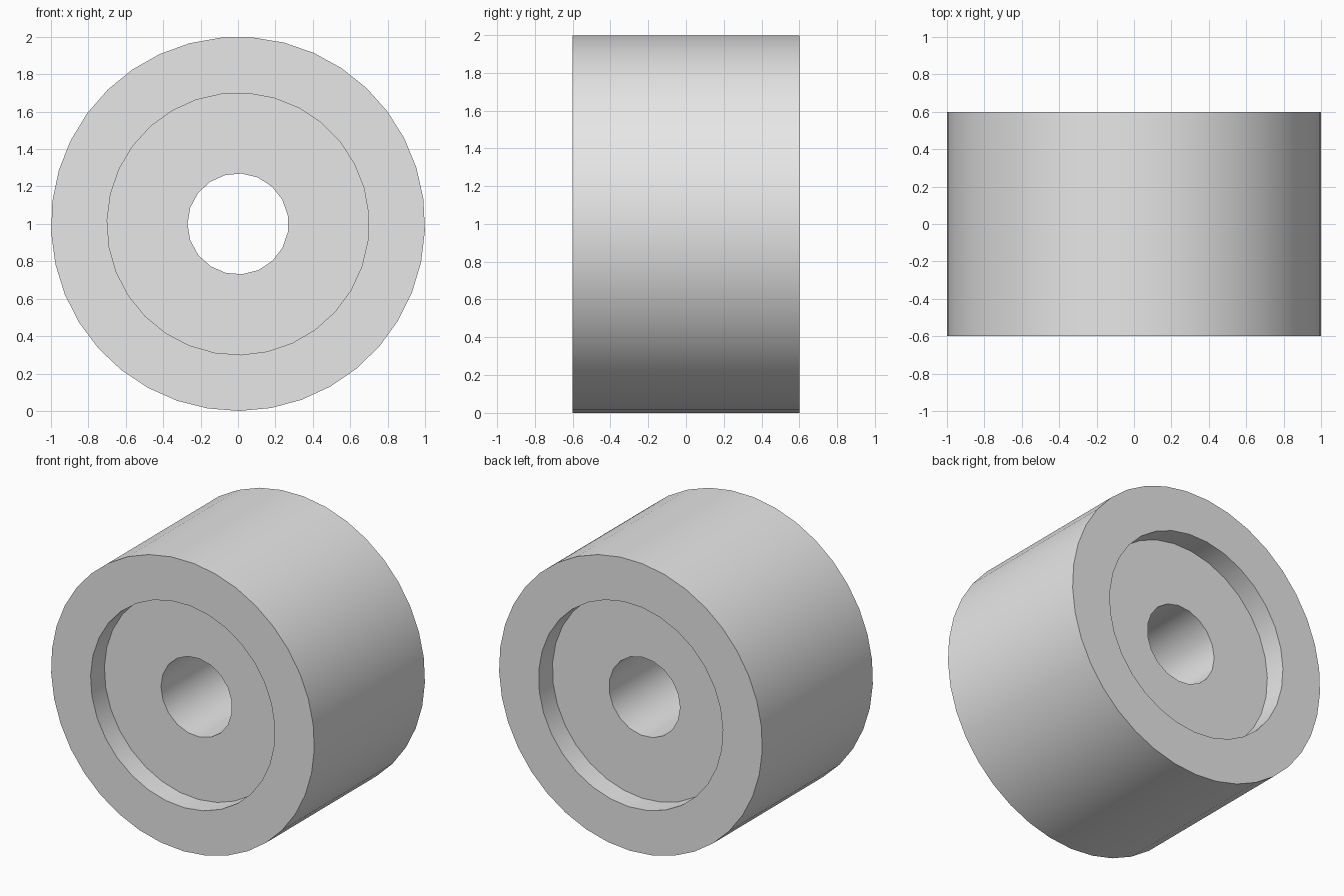
import bpy
import bmesh
from math import sin, cos, radians, tau

# Remove the default cube
cube = bpy.data.objects.get("Cube")
if cube:
    bpy.data.objects.remove(cube, do_unlink=True)

HALF_WIDTH = 0.6
RECESS_FACE = 0.45
START = radians(4.5)

# Plain grey material
grey = bpy.data.materials.new("light_grey")
grey.use_nodes = True
colour = (0.8, 0.8, 0.8, 1)
grey.diffuse_color = colour
grey.node_tree.nodes["Principled BSDF"].inputs["Base Color"].default_value = colour

bm = bmesh.new()


def ring(radius, sides, y):
    """Closed loop of edges around the y axis, centred at z = 1."""
    angles = [START + tau * i / sides for i in range(sides)]
    verts = [bm.verts.new((radius * sin(a), y, 1 + radius * cos(a))) for a in angles]
    edges = [bm.edges.new((verts[i - 1], verts[i])) for i in range(sides)]
    return verts, edges


def wall(a, b):
    """Quads between two rings with the same number of sides."""
    for i in range(len(a[0])):
        bm.faces.new((a[0][i - 1], a[0][i], b[0][i], b[0][i - 1]))


def washer(outer, inner):
    """Flat face between two concentric rings."""
    bmesh.ops.triangle_fill(bm, use_beauty=True, use_dissolve=False,
                            edges=outer[1] + inner[1])


# Both ends: outer rim face, recess step and hub face
treads, bores = [], []
for side in (-1, 1):
    tread = ring(1.0, 37, side * HALF_WIDTH)
    lip = ring(0.7, 31, side * HALF_WIDTH)
    floor = ring(0.7, 31, side * RECESS_FACE)
    bore = ring(0.27, 19, side * RECESS_FACE)
    washer(tread, lip)
    wall(lip, floor)
    washer(floor, bore)
    treads.append(tread)
    bores.append(bore)

# Outer cylinder and axle hole
wall(*treads)
wall(*bores)
bmesh.ops.recalc_face_normals(bm, faces=bm.faces[:])

mesh = bpy.data.meshes.new("roller")
bm.to_mesh(mesh)
bm.free()
mesh.materials.append(grey)
roller = bpy.data.objects.new("roller", mesh)
bpy.context.collection.objects.link(roller)

# Smooth round walls, sharp rims
bpy.ops.object.select_all(action="DESELECT")
roller.select_set(True)
bpy.context.view_layer.objects.active = roller
bpy.ops.object.shade_smooth_by_angle(angle=radians(30))
